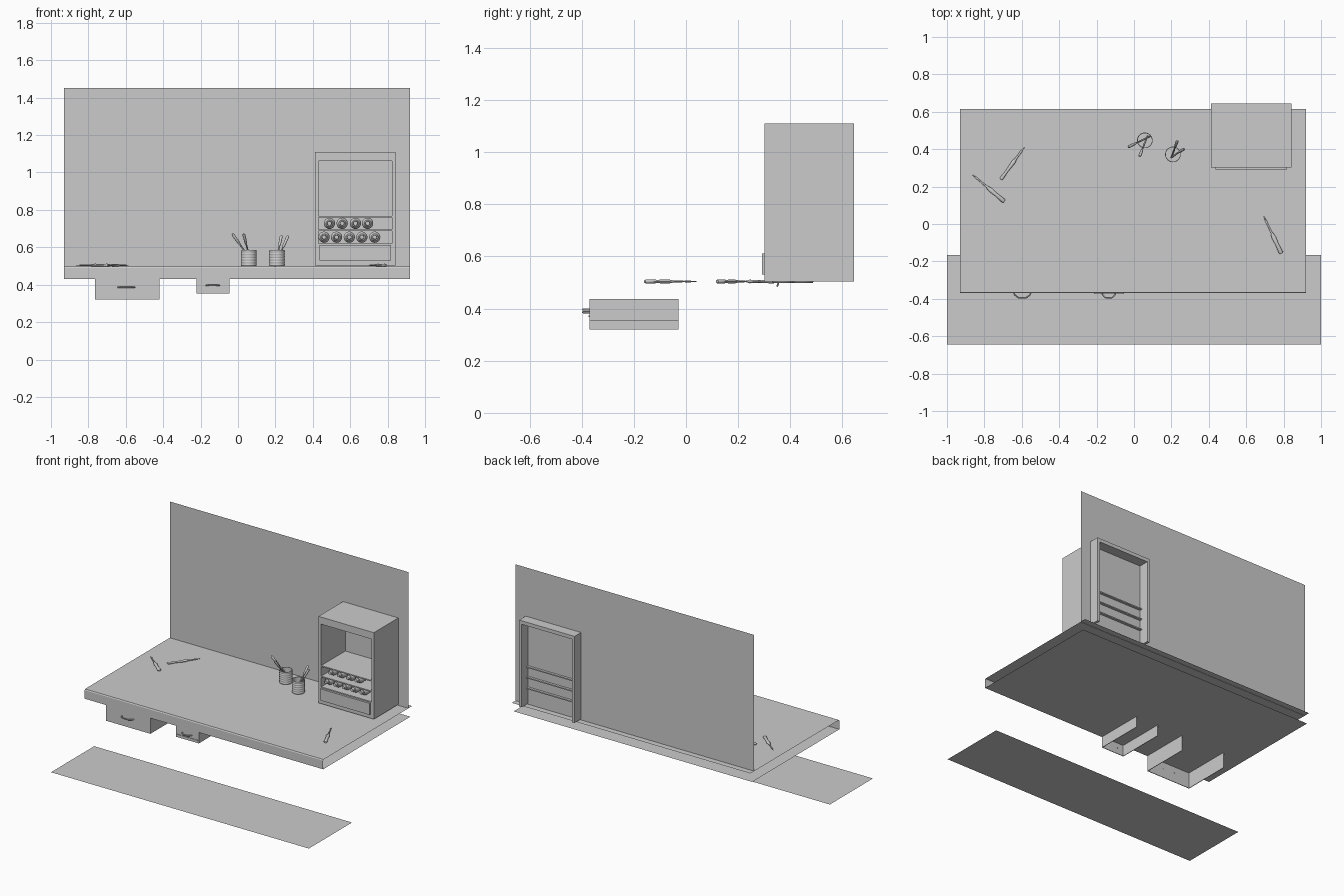
import bpy, bmesh, math
from mathutils import Vector

if "Cube" in bpy.data.objects:
    bpy.data.objects.remove(bpy.data.objects["Cube"])

def make(name, verts, faces, smooth=False):
    me = bpy.data.meshes.new(name)
    me.from_pydata([tuple(v) for v in verts], [], faces)
    ob = bpy.data.objects.new(name, me)
    bpy.context.collection.objects.link(ob)
    bm = bmesh.new()
    bm.from_mesh(me)
    bmesh.ops.recalc_face_normals(bm, faces=bm.faces)
    bm.to_mesh(me)
    bm.free()
    if smooth:
        bpy.ops.object.select_all(action='DESELECT')
        bpy.context.view_layer.objects.active = ob
        ob.select_set(True)
        bpy.ops.object.shade_smooth_by_angle(angle=math.radians(40))
    return ob

def box(name, x0, x1, y0, y1, z0, z1):
    v = [(x, y, z) for x in (x0, x1) for y in (y0, y1) for z in (z0, z1)]
    return make(name, v, [(0, 1, 3, 2), (4, 6, 7, 5), (0, 4, 5, 1),
                          (2, 3, 7, 6), (0, 2, 6, 4), (1, 5, 7, 3)])

def sheet(name, profile, x0, x1):
    """Open (y, z) profile swept along x."""
    v = [(x, y, z) for y, z in profile for x in (x0, x1)]
    f = [(2*i, 2*i+1, 2*i+3, 2*i+2) for i in range(len(profile)-1)]
    return make(name, v, f)

def lathe(name, a, b, profile, n=16, flat=1.0, caps=True):
    """Spin (distance along a-b, radius) about the line a-b; flat squashes height."""
    a, b = Vector(a), Vector(b)
    d = (b - a).normalized()
    up = Vector((0, 0, 1)) if abs(d.z) < 0.95 else Vector((0, 1, 0))
    s = d.cross(up).normalized()
    t = s.cross(d)
    L = (b - a).length
    v, f = [], []
    for h, r in profile:
        for k in range(n):
            w = 2*math.pi*k/n
            v.append(a + d*h*L + s*r*math.cos(w) + t*r*flat*math.sin(w))
    for i in range(len(profile)-1):
        for k in range(n):
            k2 = (k+1) % n
            f.append((i*n+k, i*n+k2, (i+1)*n+k2, (i+1)*n+k))
    if caps:
        f += [tuple(range(n)), tuple(range((len(profile)-1)*n, len(profile)*n))]
    return make(name, v, f, True)

# Floor strip
sheet("floor_strip", [(-0.643, 0), (-0.165, 0)], -1, 1)

# Desk slab, open at both ends and at the back
X0, X1 = -0.93, 0.92
sheet("desk_top", [(0.595, 0.43), (-0.37, 0.43), (-0.37, 0.49),
                   (-0.366, 0.497), (0.615, 0.497)], X0, X1)
# Back wall
sheet("back_wall", [(0.573, 0.495), (0.573, 1.452)], X0, X1)

# Drawers: front and two side panels, with bowed handle
def drawer(name, x0, x1, z0, hx, hz, hw):
    t = 0.004
    yb = -0.028
    box(name + "_front", x0, x1, -0.37, -0.366, z0, 0.437)
    box(name + "_side_left", x0, x0+t, -0.366, yb, z0, 0.437)
    box(name + "_side_right", x1-t, x1, -0.366, yb, z0, 0.437)
    pts = [(-1, -0.364), (-0.85, -0.38), (-0.4, -0.395),
           (0.4, -0.395), (0.85, -0.38), (1, -0.364)]
    cu = bpy.data.curves.new(name + "_handle", 'CURVE')
    cu.dimensions = '3D'
    cu.bevel_depth = 0.004
    cu.bevel_resolution = 2
    cu.use_fill_caps = True
    sp = cu.splines.new('POLY')
    sp.points.add(len(pts)-1)
    for p, (u, y) in zip(sp.points, pts):
        p.co = (hx + u*hw, y, hz, 1)
    bpy.context.collection.objects.link(bpy.data.objects.new(name + "_handle", cu))

drawer("large_drawer", -0.765, -0.42, 0.32, -0.597, 0.386, 0.047)
drawer("small_drawer", -0.222, -0.045, 0.353, -0.135, 0.396, 0.038)
box("small_drawer_lip", -0.214, -0.053, -0.374, -0.37, 0.368, 0.374)

# Cabinet with open back
CX0, CX1, CY0, CY1 = 0.413, 0.842, 0.302, 0.645
box("cabinet_side_left", CX0, CX0+0.018, CY0, CY1, 0.503, 1.11)
box("cabinet_side_right", CX1-0.018, CX1, CY0, CY1, 0.503, 1.11)
box("cabinet_top", CX0+0.018, CX1-0.018, CY0, CY1, 1.085, 1.11)
box("cabinet_header", CX0+0.018, CX1-0.018, CY0, CY0+0.018, 1.06, 1.085)
for i, z in enumerate((0.615, 0.69, 0.764)):
    box(f"cabinet_shelf_{i}", CX0+0.018, CX1-0.018, CY0+0.004, 0.59, z-0.004, z+0.004)
box("cabinet_drawer_front", 0.435, 0.817, 0.292, 0.312, 0.53, 0.611)
box("cabinet_base_rail", CX0+0.018, CX1-0.018, CY0, CY0+0.018, 0.503, 0.611)

# Bottles lying on the shelves, caps forward
BOTTLE = [(0, 0.011), (0.12, 0.013), (0.12, 0.018), (0.2, 0.022),
          (0.26, 0.029), (0.3, 0.03), (1, 0.03)]
rows = [(0.728, (0.489, 0.557, 0.628, 0.693)),
        (0.654, (0.46, 0.527, 0.595, 0.662, 0.731))]
for r, (z, xs) in enumerate(rows):
    for i, x in enumerate(xs):
        lathe(f"bottle_{r}_{i}", (x, 0.315, z), (x, 0.45, z), BOTTLE, 20)

# Ribbed cups
def cup(name, x, y):
    R, prof, n = 0.042, [(0, 0.001), (0, 0.041)], 6
    for i in range(n):
        prof += [(i/n + 0.01, R-0.002), (i/n + 0.05, R), (i/n + 0.12, R), (i/n + 0.155, R-0.002)]
    prof += [(1, R), (1, R-0.004), (0.04, R-0.004), (0.04, 0.001)]
    lathe(name, (x, y, 0.499), (x, y, 0.586), prof, 24)

cup("cup_left", 0.058, 0.447)
cup("cup_right", 0.208, 0.372)

# Brushes standing in the cups
STICK = [(0, 0.003), (0.3, 0.005), (0.65, 0.004), (0.7, 0.007), (0.95, 0.008), (1, 0.005)]
sticks = [((0.088, 0.47, 0.505), (-0.03, 0.412, 0.672)),
          ((0.072, 0.47, 0.505), (0.03, 0.362, 0.672)),
          ((0.062, 0.43, 0.505), (0.094, 0.472, 0.66)),
          ((0.19, 0.35, 0.485), (0.268, 0.402, 0.662)),
          ((0.2, 0.355, 0.505), (0.232, 0.445, 0.662))]
for i, (a, b) in enumerate(sticks[:2] + sticks[3:]):
    lathe(f"standing_brush_{i}", a, b, STICK, 10)

# Hand tools lying on the desk: thick handle, ferrule, thin tip
TOOL = [(0, 0.007), (0.03, 0.012), (0.25, 0.009), (0.42, 0.012), (0.52, 0.008),
        (0.55, 0.005), (0.75, 0.004), (0.85, 0.005), (1, 0.001)]
BLADE = [(0, 0.006), (0.04, 0.01), (0.25, 0.007), (0.55, 0.011), (0.62, 0.006),
         (0.75, 0.005), (0.85, 0.006), (1, 0.001)]
Z = 0.504
tools = [((-0.693, 0.12), (-0.865, 0.265), TOOL), ((-0.713, 0.237), (-0.585, 0.413), BLADE),
         ((0.788, -0.158), (0.693, 0.043), TOOL)]
for i, (a, b, p) in enumerate(tools):
    lathe(f"hand_tool_{i}", (*a, Z), (*b, Z), p, 12, 0.7)
